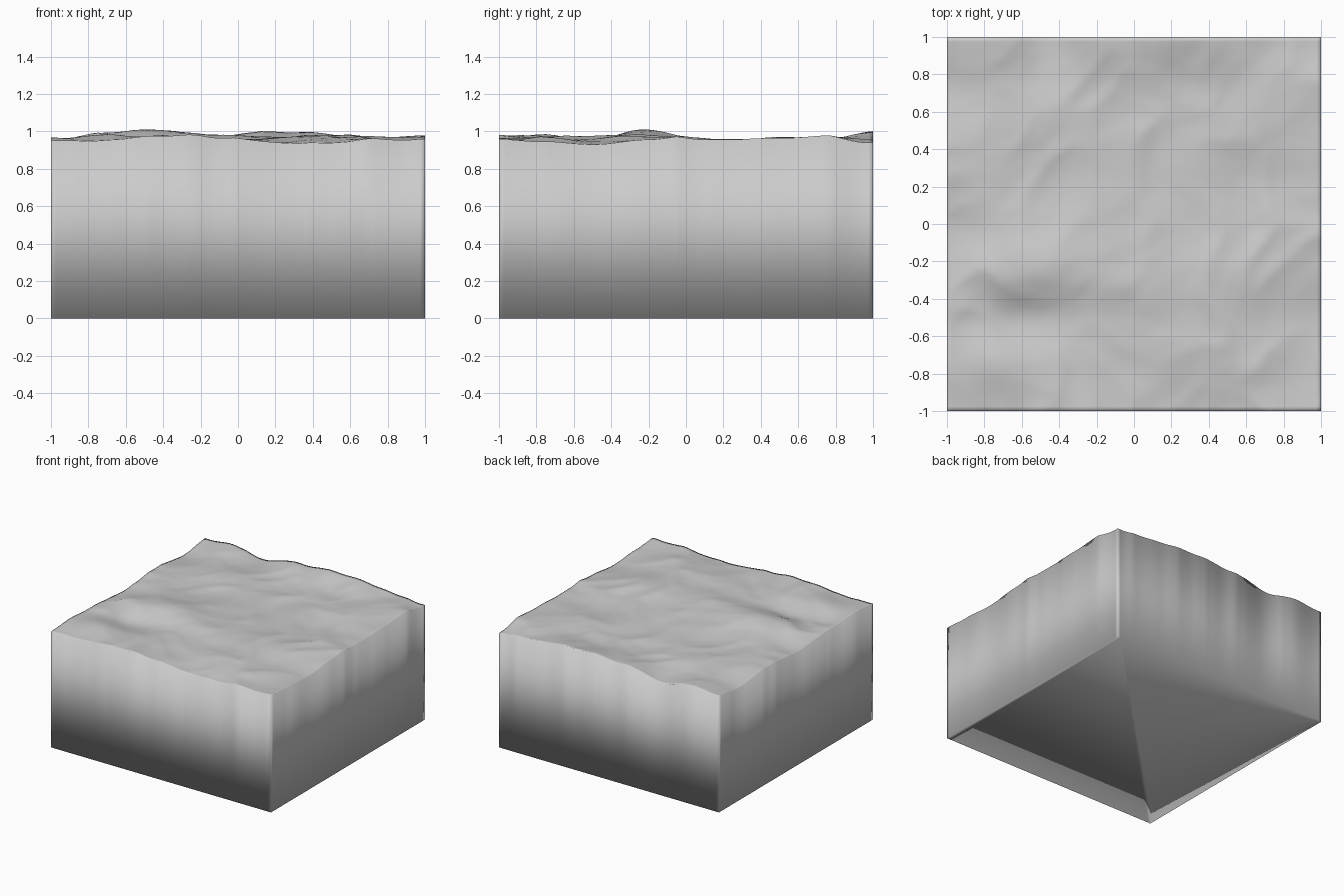
import bpy
import bmesh
from mathutils import Vector, noise

if "Cube" in bpy.data.objects:
    bpy.data.objects.remove(bpy.data.objects["Cube"], do_unlink=True)

SEGMENTS = 80
BASE_LEVEL = 0.9

# Relief heights in thousandths above the base level, back row first
RELIEF = [
    [52, 76, 30, 70, 90, 100, 86, 60, 40],
    [20, 45, 48, 45, 50, 52, 55, 60, 74],
    [48, 58, 60, 50, 48, 50, 60, 68, 66],
    [52, 54, 48, 44, 46, 50, 48, 46, 52],
    [25, 62, 70, 66, 60, 58, 60, 66, 68],
    [38, 90, 108, 88, 70, 72, 80, 66, 52],
    [52, 42, 40, 55, 72, 76, 70, 50, 24],
    [62, 80, 76, 66, 50, 56, 70, 60, 45],
    [48, 45, 66, 76, 60, 34, 42, 60, 55],
]
RELIEF.reverse()


def spline(values, t):
    """Smooth curve through evenly spaced values, with t from 0 to 1."""
    last = len(values) - 1
    i = min(int(t * last), last - 1)
    f = t * last - i
    a, b, c, d = (values[min(max(k, 0), last)] for k in range(i - 1, i + 3))
    return b + f / 2 * (c - a + f * (2 * a - 5 * b + 4 * c - d
                                     + f * (3 * (b - c) + d - a)))


def ground_height(x, y):
    """Broad relief plus fine, softly creased erosion."""
    u, v = (x + 1) / 2, (y + 1) / 2
    broad = spline([spline(row, u) for row in RELIEF], v) / 1000
    warp = noise.noise_vector(Vector((x, y, 0)) * 2) * 0.2
    point = Vector((x, y, 3)) + warp
    crease = abs(noise.noise(point * 3)) * 0.022
    grain = noise.fractal(point * 5, 1.0, 2.0, 4) * 0.004
    return BASE_LEVEL + broad + grain + 0.005 - crease


# Terrain surface
bm = bmesh.new()
bmesh.ops.create_grid(bm, x_segments=SEGMENTS, y_segments=SEGMENTS, size=1)
for vert in bm.verts:
    vert.co.z = ground_height(vert.co.x, vert.co.y)

# Straight side walls down to the ground, closed by a flat underside
rim = [edge for edge in bm.edges if edge.is_boundary]
walls = bmesh.ops.extrude_edge_only(bm, edges=rim)["geom"]
for item in walls:
    if isinstance(item, bmesh.types.BMVert):
        item.co.z = 0
foot = [edge for edge in bm.edges if edge.is_boundary]
bmesh.ops.contextual_create(bm, geom=foot)
bmesh.ops.recalc_face_normals(bm, faces=bm.faces)
for face in bm.faces:
    face.smooth = True

mesh = bpy.data.meshes.new("terrain_block")
bm.to_mesh(mesh)
bm.free()
terrain = bpy.data.objects.new("terrain_block", mesh)
bpy.context.collection.objects.link(terrain)

# Single plain grey material
grey = bpy.data.materials.new("light_grey")
grey.use_nodes = True
colour = (0.6, 0.6, 0.6, 1)
grey.diffuse_color = colour
grey.node_tree.nodes["Principled BSDF"].inputs["Base Color"].default_value = colour
mesh.materials.append(grey)
